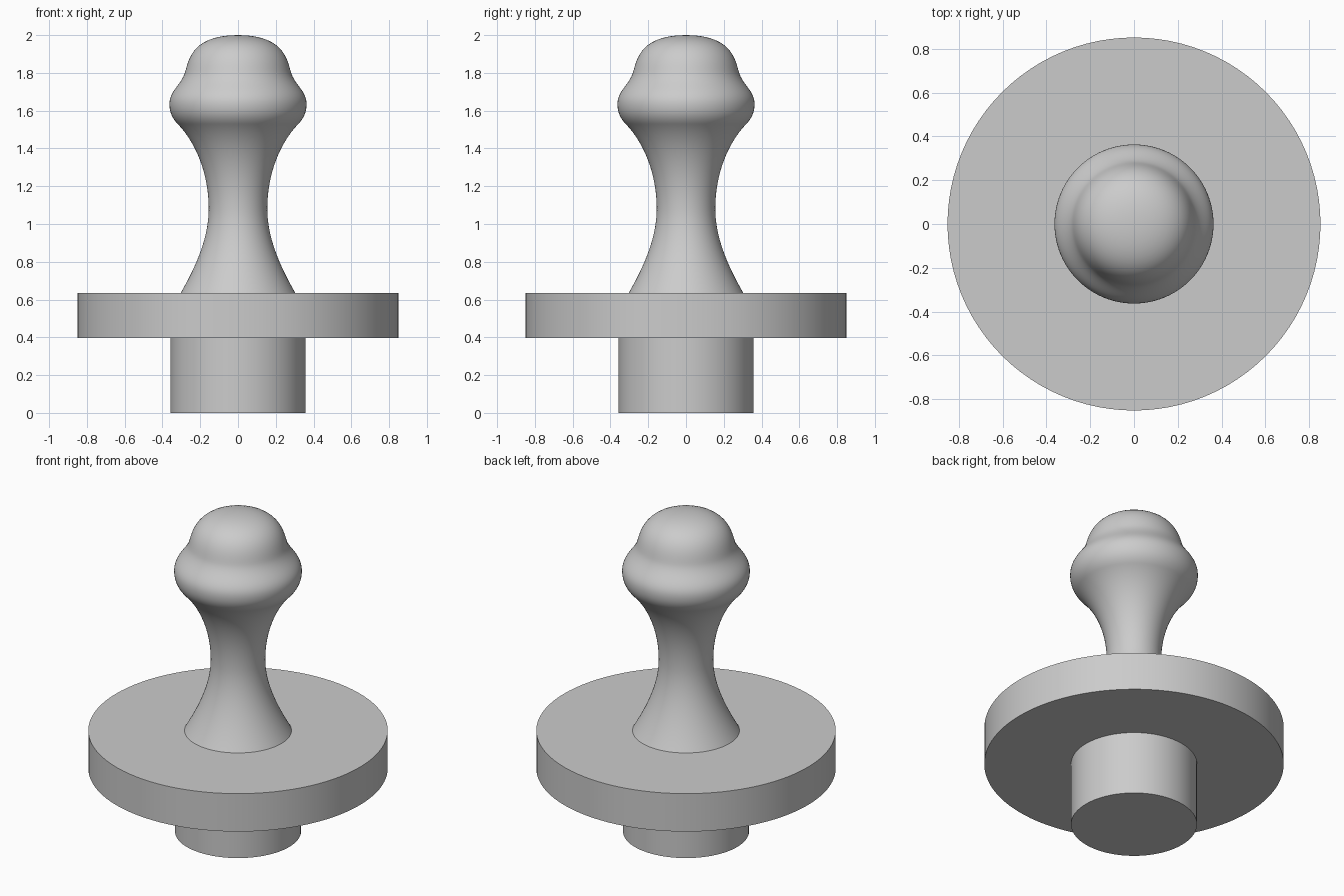
import bpy, math
from mathutils import Vector
from mathutils.geometry import interpolate_bezier

cube = bpy.data.objects.get("Cube")
if cube:
    bpy.data.objects.remove(cube, do_unlink=True)

SIDES = 96
PEG_TOP, DISC_TOP = 0.396, 0.634

grey = bpy.data.materials.new("light grey")
grey.use_nodes = True
tint = (0.6, 0.6, 0.6, 1)
grey.diffuse_color = tint
grey.node_tree.nodes["Principled BSDF"].inputs["Base Color"].default_value = tint


def finish(obj, name, angle):
    obj.name = name
    obj.data.materials.append(grey)
    bpy.ops.object.select_all(action='DESELECT')
    obj.select_set(True)
    bpy.context.view_layer.objects.active = obj
    bpy.ops.object.shade_smooth_by_angle(angle=math.radians(angle))


def cylinder(name, radius, low, high):
    bpy.ops.mesh.primitive_cylinder_add(
        vertices=SIDES, radius=radius, depth=high - low,
        location=(0, 0, (low + high) / 2))
    finish(bpy.context.object, name, 30)


def lathe(name, profile):
    """Revolve (radius, height) points; the last one is the pole."""
    rings = profile[:-1]
    verts = [(r * math.cos(a), r * math.sin(a), z)
             for r, z in rings
             for a in (math.tau * i / SIDES for i in range(SIDES))]
    verts.append((0, 0, profile[-1][1]))
    pole = len(verts) - 1
    faces = [tuple(range(SIDES))[::-1]]
    for i in range(SIDES):
        j = (i + 1) % SIDES
        for k in range(len(rings) - 1):
            a, b = k * SIDES, (k + 1) * SIDES
            faces.append((a + i, a + j, b + j, b + i))
        faces.append((pole - SIDES + i, pole - SIDES + j, pole))
    mesh = bpy.data.meshes.new(name)
    mesh.from_pydata(verts, [], faces)
    obj = bpy.data.objects.new(name, mesh)
    bpy.context.collection.objects.link(obj)
    finish(obj, name, 40)


# Peg below and round flange
cylinder("peg", 0.358, 0, PEG_TOP)
cylinder("flange", 0.851, PEG_TOP, DISC_TOP)

# Handle outline as Bezier spans: foot, waist, shoulder, bulge, cap, pole
spans = [
    [(0.304, DISC_TOP), (0.22, 0.78), (0.155, 0.93), (0.155, 1.08)],
    [(0.155, 1.08), (0.155, 1.27), (0.225, 1.43), (0.315, 1.525)],
    [(0.315, 1.525), (0.35, 1.56), (0.363, 1.595), (0.363, 1.635)],
    [(0.363, 1.635), (0.363, 1.70), (0.31, 1.73), (0.285, 1.79)],
    [(0.285, 1.79), (0.262, 1.845), (0.265, 2.0), (0, 2.0)],
]
outline = []
for span in spans:
    points = interpolate_bezier(*[Vector((r, z, 0)) for r, z in span], 17)
    outline += [(p.x, p.y) for p in points[bool(outline):]]
lathe("handle", outline)
